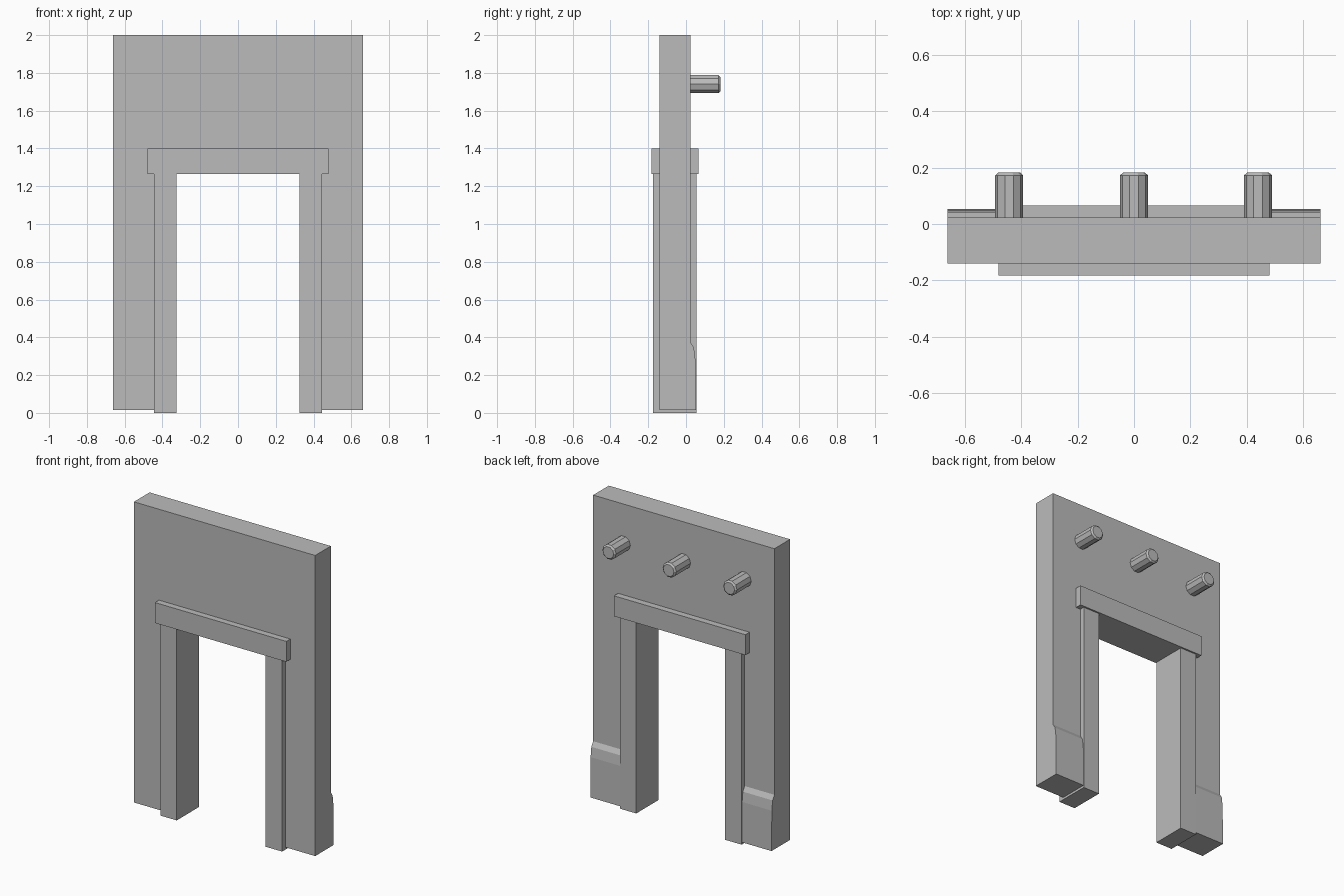
import bpy
import math
from mathutils import Matrix

cube = bpy.data.objects.get("Cube")
if cube:
    bpy.data.objects.remove(cube, do_unlink=True)

grey = bpy.data.materials.new("plain_grey")
grey.use_nodes = True
colour = (0.5, 0.5, 0.5, 1)
grey.diffuse_color = colour
grey.node_tree.nodes["Principled BSDF"].inputs["Base Color"].default_value = colour


def prism(name, profile, start, end, place):
    """Extrude a closed 2D profile; place(a, b, depth) gives each point."""
    n = len(profile)
    verts = [place(a, b, d) for d in (start, end) for a, b in profile]
    faces = [tuple(range(n)), tuple(range(n, 2 * n))]
    faces += [(i, (i + 1) % n, (i + 1) % n + n, i + n) for i in range(n)]
    mesh = bpy.data.meshes.new(name)
    mesh.from_pydata(verts, [], faces)
    mesh.materials.append(grey)
    obj = bpy.data.objects.new(name, mesh)
    bpy.context.collection.objects.link(obj)
    # Consistent outward normals
    import bmesh
    bm = bmesh.new()
    bm.from_mesh(mesh)
    bmesh.ops.recalc_face_normals(bm, faces=bm.faces)
    bm.to_mesh(mesh)
    bm.free()
    return obj


def along_y(a, b, d):
    return (a, d, b)


def along_x(a, b, d):
    return (d, a, b)


def box(name, x0, x1, y0, y1, z0, z1):
    return prism(name, [(x0, z0), (x1, z0), (x1, z1), (x0, z1)], y0, y1, along_y)


# Wall panel with a doorway opening
half = [(0.44, 1.3), (0.44, 0.015), (0.662, 0.015), (0.662, 2.0)]
outline = half + [(-x, z) for x, z in reversed(half)]
prism("wall", outline, -0.14, 0.023, along_y)

# Door frame and skirting on each side
skirting = [(0.02, 0.015), (0.053, 0.015), (0.05, 0.28), (0.042, 0.345), (0.023, 0.375), (0.02, 0.375)]
for side, s in (("left", 1), ("right", -1)):
    box(side + "_jamb", s * 0.325, s * 0.445, -0.175, 0.055, 0, 1.27)
    prism(side + "_skirting", skirting, s * 0.44, s * 0.662, along_x)
box("lintel", -0.48, 0.48, -0.182, 0.066, 1.265, 1.4)

# Ten-sided pegs with chamfered tips on the back
for name, x in (("right", -0.443), ("middle", 0), ("left", 0.44)):
    ring = [(x + 0.05 * math.cos(i * math.tau / 10), 1.74 + 0.05 * math.sin(i * math.tau / 10))
            for i in range(10)]
    peg = prism(name + "_peg", ring, 0.015, 0.182, along_y)
    group = peg.vertex_groups.new(name="tip")
    group.add(list(range(10, 20)), 1.0, "REPLACE")
    # Chamfer only the outer rim, not the long edges
    weights = peg.data.attributes.new("bevel_weight_edge", "FLOAT", "EDGE")
    for edge in peg.data.edges:
        if all(peg.data.vertices[v].co.y > 0.1 for v in edge.vertices):
            weights.data[edge.index].value = 1.0
    bevel = peg.modifiers.new("rim_chamfer", "BEVEL")
    bevel.limit_method = "WEIGHT"
    bevel.width = 0.01
